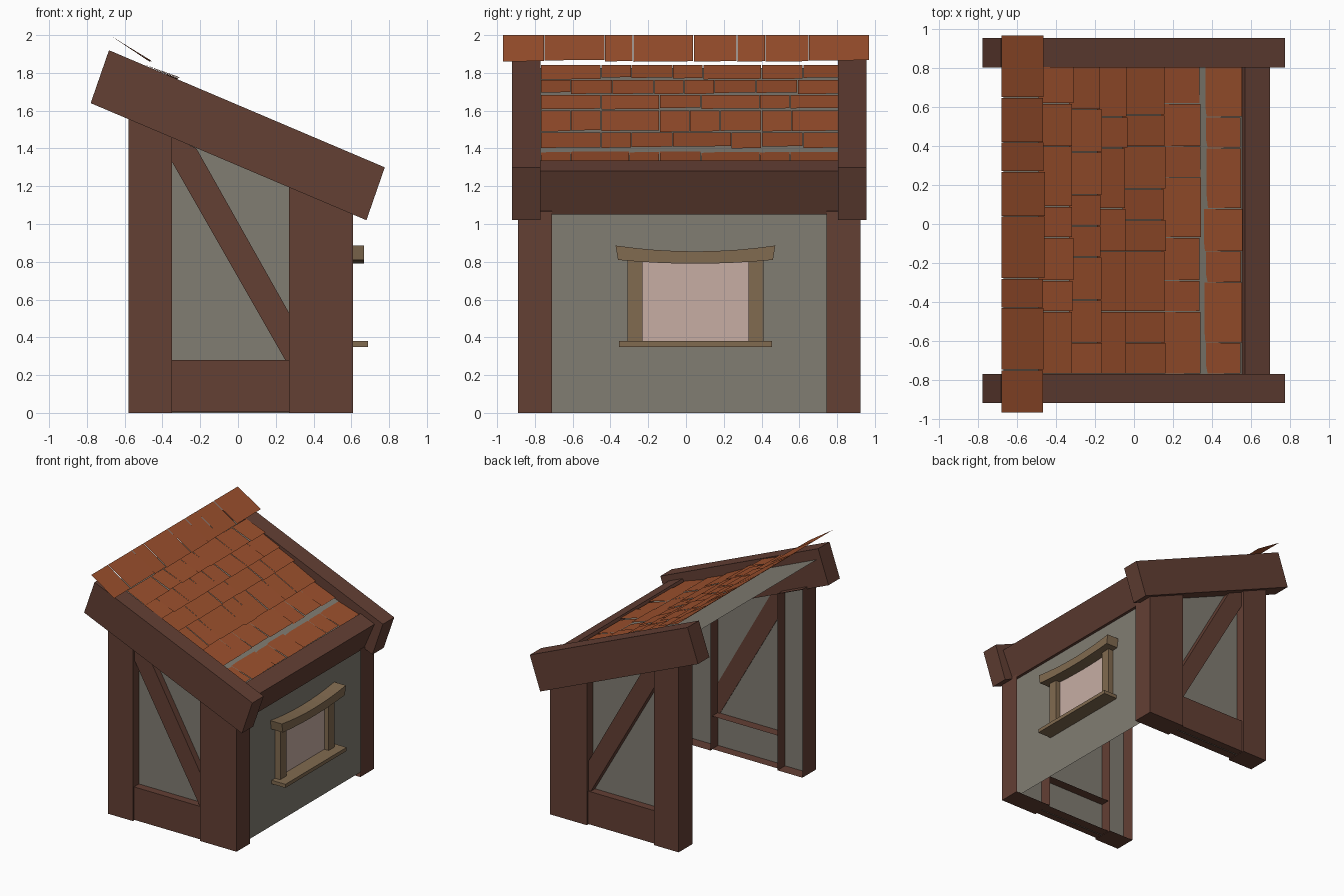
import bpy, random

if "Cube" in bpy.data.objects:
    bpy.data.objects.remove(bpy.data.objects["Cube"])
random.seed(4)

def mat(name, c):
    m = bpy.data.materials.new(name)
    m.diffuse_color = (*c, 1)
    m.use_nodes = True
    m.node_tree.nodes["Principled BSDF"].inputs["Base Color"].default_value = m.diffuse_color
    return m

TIMBER = mat("dark_timber", (0.125, 0.05, 0.034))
PLASTER = mat("grey_plaster", (0.22, 0.205, 0.17))
TILE = mat("roof_tile", (0.33, 0.08, 0.026))
PANE = mat("pale_pane", (0.57, 0.42, 0.37))
TRIM = mat("tan_trim", (0.22, 0.145, 0.08))
SL, MID = -0.4265, 0.0175          # gable slope, mirror plane in y

def obj(name, verts, faces, m):
    me = bpy.data.meshes.new(name)
    me.from_pydata(verts, [], faces)
    me.materials.append(m)
    ob = bpy.data.objects.new(name, me)
    bpy.context.collection.objects.link(ob)
    return ob

def prism_y(name, pts, y0, y1, m, open_inner=False):
    """Extrude an (x, z) outline (counter-clockwise) along y."""
    n = len(pts)
    v = [(x, y0, z) for x, z in pts] + [(x, y1, z) for x, z in pts]
    f = [tuple(range(n))] + [(i, i + n, (i + 1) % n + n, (i + 1) % n) for i in range(n)]
    if not open_inner:
        f.append(tuple(range(2 * n - 1, n - 1, -1)))
    return obj(name, v, f, m)

def prism_x(name, pts, x0, x1, m):
    """Extrude a (y, z) outline (counter-clockwise) along x."""
    n = len(pts)
    v = [(x1, y, z) for y, z in pts] + [(x0, y, z) for y, z in pts]
    f = [tuple(range(n)), tuple(range(2 * n - 1, n - 1, -1))]
    f += [(i, i + n, (i + 1) % n + n, (i + 1) % n) for i in range(n)]
    return obj(name, v, f, m)

def rect(a0, a1, b0, b1):
    return [(a0, b0), (a1, b0), (a1, b1), (a0, b1)]

def both_ends(ob):
    """Mirror a front gable part to the back gable."""
    back = ob.copy()
    back.data = ob.data.copy()
    for v in back.data.vertices:
        v.co.y = 2 * MID - v.co.y
    back.data.flip_normals()
    ob.name, back.name = "front_" + ob.name, "back_" + ob.name
    bpy.context.collection.objects.link(back)

def under(x):                       # underside of the barge boards
    return 1.64 + SL * (x + 0.78)

# gable ends: posts (open on the inner side), sill, brace, panel, barge board
for name, a, b in (("rear_post", -0.58, -0.35), ("eave_post", 0.27, 0.61)):
    both_ends(prism_y(name, [(a, 0), (b, 0), (b, under(b) + 0.02), (a, under(a) + 0.02)],
                      -0.89, -0.71, TIMBER, True))
both_ends(prism_y("sill_beam", rect(-0.35, 0.27, 0.005, 0.28), -0.875, -0.73, TIMBER, True))
both_ends(prism_y("brace", [(-0.35, 1.33), (0.25, 0.28), (0.27, 0.28), (0.27, 0.53),
                            (-0.22, 1.40), (-0.35, 1.46)], -0.865, -0.805, TIMBER))
both_ends(obj("gable_panel", [(-0.57, -0.81, 0), (0.56, -0.81, 0),
                              (0.56, -0.81, under(0.56) + 0.03), (-0.57, -0.81, under(-0.57) + 0.03)],
              [(0, 1, 2, 3)], PLASTER))
both_ends(prism_y("barge_board", [(-0.78, 1.64), (0.68, 1.02), (0.777, 1.30), (-0.683, 1.92)],
                  -0.92, -0.77, TIMBER))

# eave wall and the tilted beam above it
obj("eave_wall", [(0.56, -0.8, 0), (0.56, 0.83, 0), (0.56, 0.83, 1.1), (0.56, -0.8, 1.1)],
    [(0, 1, 2, 3)], PLASTER)
prism_y("eave_beam", [(0.47, 1.10), (0.60, 1.05), (0.70, 1.28), (0.57, 1.335)], -0.77, 0.81, TIMBER)

# window
prism_x("window_pane", rect(-0.23, 0.33, 0.38, 0.80), 0.56, 0.568, PANE)
for name, y in (("left", -0.31), ("right", 0.33)):
    prism_x("window_jamb_" + name, rect(y, y + 0.08, 0.375, 0.81), 0.56, 0.608, TRIM)
prism_x("window_ledge", rect(-0.355, 0.455, 0.35, 0.38), 0.56, 0.687, TRIM)
ts = [i / 4 - 1 for i in range(9)]
prism_x("window_lintel",
        [(0.05 + 0.41 * t, 0.79 + 0.02 * t * t) for t in ts] +
        [(0.05 + 0.423 * t, 0.855 + 0.031 * t * t) for t in reversed(ts)], 0.56, 0.667, TRIM)

# roof deck under the tiles
obj("roof_deck", [(-0.67, -0.78, 1.825), (0.56, -0.78, 1.30), (0.56, 0.82, 1.30), (-0.67, 0.82, 1.825)],
    [(0, 1, 2, 3)], PLASTER)

def tile_row(name, upper, lower, seams):
    """A row of thin tiles with slightly uneven lower edges."""
    v, f = [], []
    for a, b in zip(seams, seams[1:]):
        j, k, g = random.uniform(-0.006, 0.006), random.uniform(-0.006, 0.006), 0.002
        n = len(v)
        v += [(upper[0], a + g, upper[1]), (lower[0] + j, a + g, lower[1] + k),
              (lower[0] + j, b - g, lower[1] + k + 0.003), (upper[0], b - g, upper[1])]
        f.append((n, n + 1, n + 2, n + 3))
    obj(name, v, f, TILE)

# tile courses, top to eave
edge = [(-0.47, 1.85), (-0.315, 1.77), (-0.17, 1.69), (-0.04, 1.61), (0.16, 1.492),
        (0.34, 1.405), (0.553, 1.325)]
for i, (u, l) in enumerate(zip(edge, edge[1:])):
    seams, y = [-0.77], -0.77 + (0.16 if i % 2 else 0.32)
    while y < 0.74:
        seams.append(y)
        y += random.choice((0.16, 0.22, 0.31))
    seams.append(0.81)
    tile_row("tile_course_%d" % (i + 1), (u[0] - 0.02, u[1] - 0.008), l, seams)

# steeper ridge course that overhangs both gables
tile_row("ridge_course", (-0.68, 2.0), (-0.463, 1.86),
         [-0.97, -0.75, -0.43, -0.28, 0.04, 0.27, 0.42, 0.65, 0.97])
